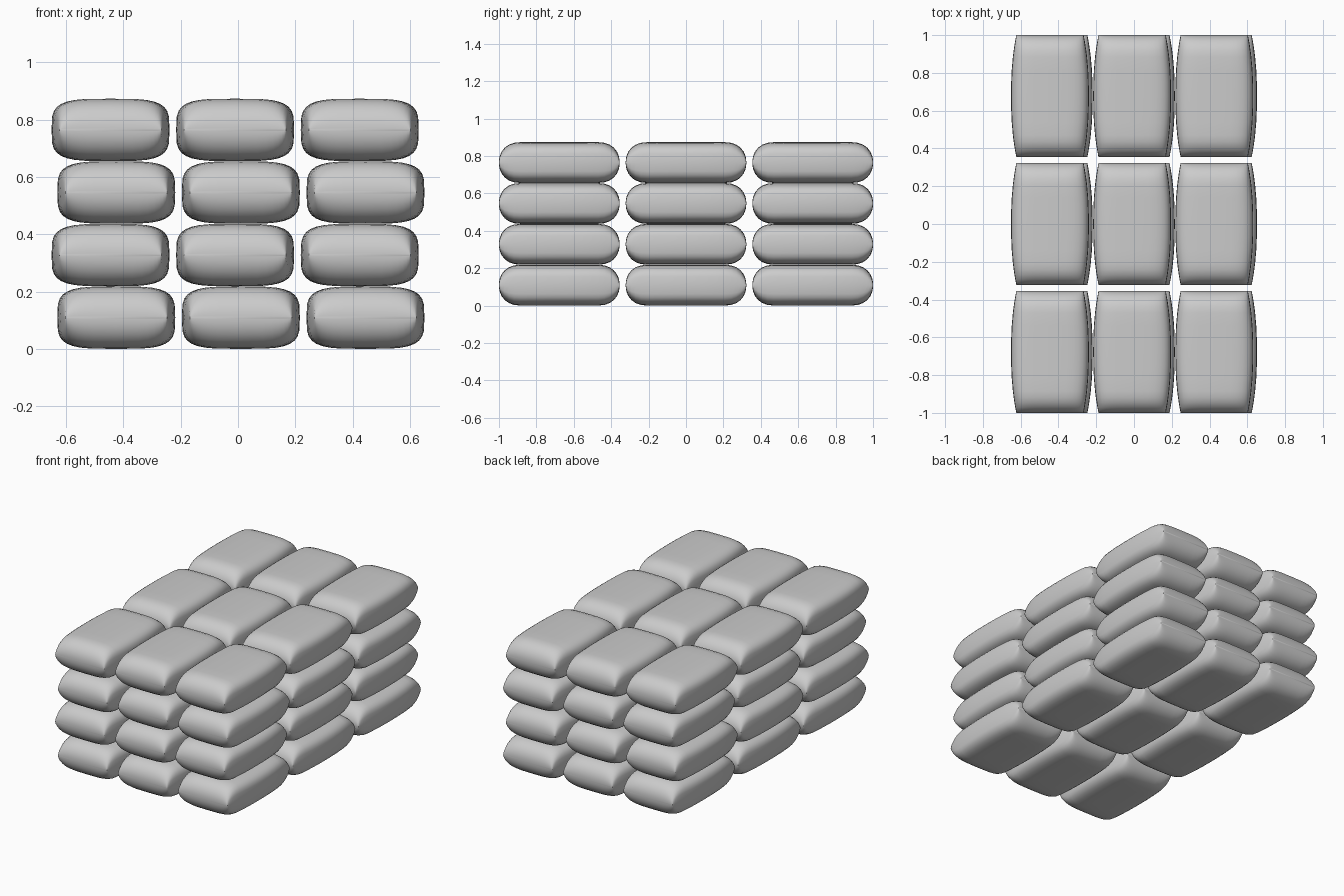
import bpy, bmesh
from math import sin, cos, pi, radians, copysign

if "Cube" in bpy.data.objects:
    bpy.data.objects.remove(bpy.data.objects["Cube"])

LENGTH, HALF_H = 0.645, 0.109      # bag length along y, half height
END_W, MID_W = 0.178, 0.206        # half width at the ends and at the belly
END_R = 0.115                      # depth of the rounded ends
SEGS = 32


def spow(v, p):
    return copysign(abs(v) ** p, v)


def bag_mesh():
    """Pillow lofted along y from rounded-box sections."""
    half = LENGTH / 2
    # stations: rounded end, straight middle, mirrored rounded end
    end = [(half - END_R + END_R * spow(sin(radians(a)), 0.9),
            HALF_H * spow(cos(radians(a)), 0.9))
           for a in (0, 15, 30, 45, 60, 73, 82, 88)]
    mid = [(y, HALF_H) for y in (-0.14, -0.07, 0, 0.07, 0.14)]
    stations = [(-y, h) for y, h in reversed(end)] + mid + end

    bm = bmesh.new()
    rings = []
    for y, h in stations:
        w = END_W + (MID_W - END_W) * (1 - abs(y / half) ** 2.4)
        rings.append([bm.verts.new((w * spow(cos(t), 0.52), y, h * spow(sin(t), 0.52)))
                      for t in (2 * pi * i / SEGS for i in range(SEGS))])
    for a, b in zip(rings, rings[1:]):
        for i in range(SEGS):
            j = (i + 1) % SEGS
            bm.faces.new((a[i], a[j], b[j], b[i]))
    bm.faces.new(rings[0])
    bm.faces.new(rings[-1])
    bmesh.ops.recalc_face_normals(bm, faces=bm.faces)
    for f in bm.faces:
        f.smooth = True
    me = bpy.data.meshes.new("sandbag")
    bm.to_mesh(me)
    bm.free()
    return me


# Stack: four layers of 3 x 3 bags, alternate layers shifted sideways
mesh = bag_mesh()
for layer in range(4):
    shift = 0.01 if layer % 2 == 0 else -0.01
    for row in (-1, 0, 1):
        for col in (-1, 0, 1):
            bag = bpy.data.objects.new(f"sandbag_{layer}_{row + 1}_{col + 1}", mesh)
            bag.location = (col * 0.435 + shift, row * 0.6775, HALF_H + layer * 0.2185)
            bpy.context.collection.objects.link(bag)
